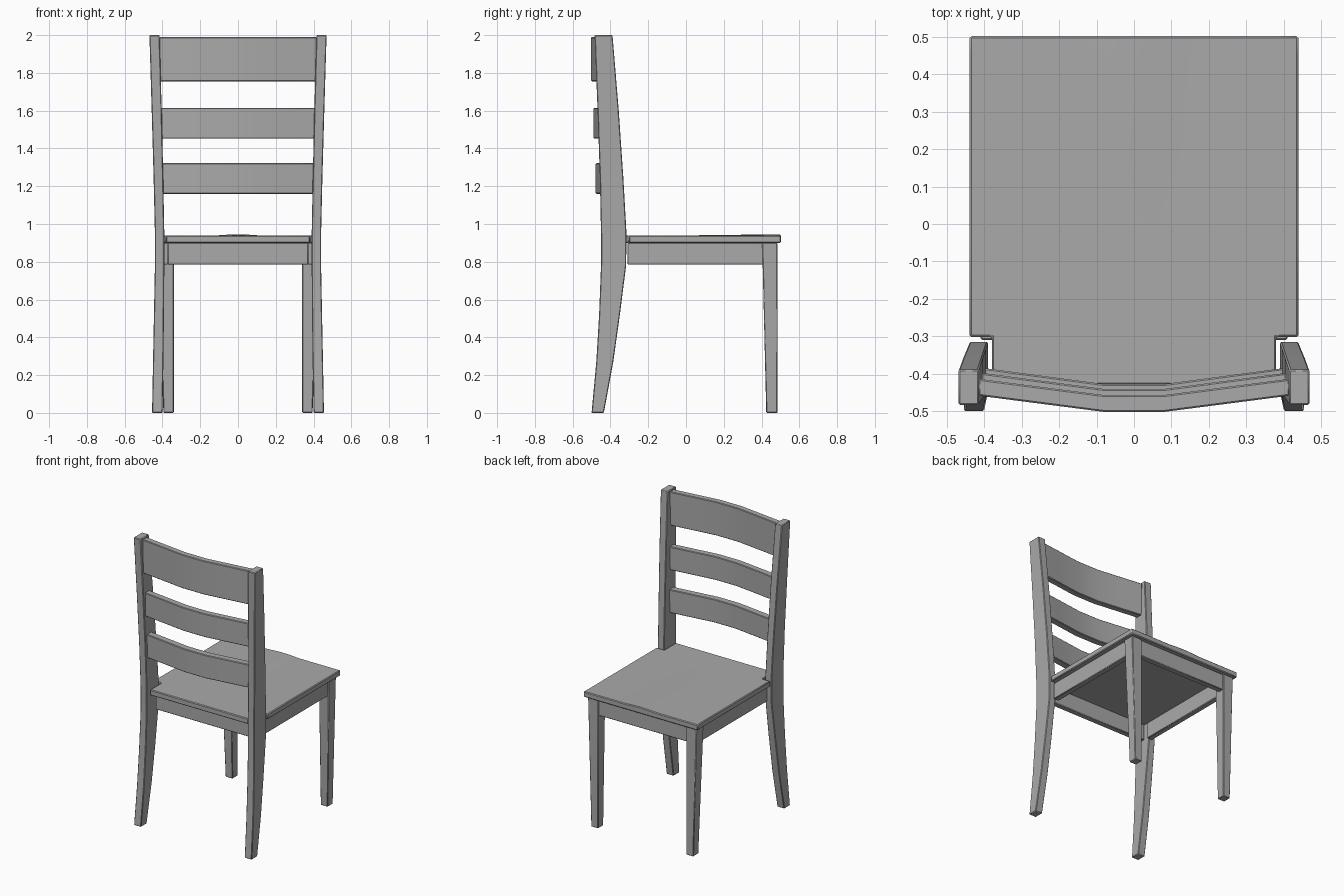
import bpy, bmesh, math

cube = bpy.data.objects.get("Cube")
if cube:
    bpy.data.objects.remove(cube, do_unlink=True)

grey = bpy.data.materials.new("plain grey")
grey.use_nodes = True
colour = (0.4, 0.4, 0.4, 1)
grey.diffuse_color = colour
grey.node_tree.nodes["Principled BSDF"].inputs["Base Color"].default_value = colour


def finish(name, bm, bevel=0.004):
    """Turn a bmesh into a softly bevelled object."""
    bmesh.ops.recalc_face_normals(bm, faces=bm.faces)
    mesh = bpy.data.meshes.new(name)
    bm.to_mesh(mesh)
    bm.free()
    mesh.materials.append(grey)
    obj = bpy.data.objects.new(name, mesh)
    bpy.context.collection.objects.link(obj)
    mod = obj.modifiers.new("Bevel", "BEVEL")
    mod.width = bevel
    mod.segments = 1
    mod.limit_method = "ANGLE"
    mod.angle_limit = math.radians(40)
    bpy.ops.object.select_all(action="DESELECT")
    bpy.context.view_layer.objects.active = obj
    obj.select_set(True)
    bpy.ops.object.shade_smooth_by_angle(angle=math.radians(30))
    return obj


def loft(name, rings):
    """Skin a list of four-cornered sections and cap both ends."""
    bm = bmesh.new()
    loops = [[bm.verts.new(p) for p in ring] for ring in rings]
    for a, b in zip(loops, loops[1:]):
        for i in range(4):
            j = (i + 1) % 4
            bm.faces.new((a[i], a[j], b[j], b[i]))
    bm.faces.new(loops[0])
    bm.faces.new(loops[-1])
    return finish(name, bm)


def section(x0, x1, y0, y1, z):
    return [(x0, y0, z), (x1, y0, z), (x1, y1, z), (x0, y1, z)]


def box(name, x0, x1, y0, y1, z0, z1):
    return loft(name, [section(x0, x1, y0, y1, z) for z in (z0, z1)])


# Rear posts: z, inner x, outer x, rear y, front y
post = [
    (0, .40, .455, -.50, -.435),
    (.27, .395, .45, -.475, -.385),
    (.52, .392, .445, -.46, -.35),
    (.78, .39, .44, -.45, -.317),
    (.95, .39, .44, -.45, -.315),
    (1.25, .396, .447, -.456, -.332),
    (1.6, .404, .457, -.468, -.356),
    (2, .415, .469, -.484, -.389),
]
# Front legs taper towards the floor
leg = [(0, .34, .395, .425, .484), (.90, .34, .42, .403, .484)]

for side, s in (("left", 1), ("right", -1)):
    for part, rows in (("rear_post", post), ("front_leg", leg)):
        loft(f"{side}_{part}", [section(s * a, s * b, c, d, z) for z, a, b, c, d in rows])
    x0, x1 = sorted((s * .37, s * .41))
    box(f"{side}_apron", x0, x1, -.31, .41, .785, .90)

# Front and rear aprons under the seat
box("front_apron", -.35, .35, .435, .475, .785, .90)
box("rear_apron", -.372, .372, -.38, -.34, .785, .90)


# Seat: notched board with a faint ridge at the front centre
def seat_top(x, y):
    rise = max(0, min(1, (y + .05) / .5))
    return .939 + .006 * rise * max(0, math.cos(min(abs(x) / .12, 1) * math.pi / 2))


xs = [-.44, -.38, -.2, -.12, -.06, 0, .06, .12, .2, .38, .44]
ys = [-.43, -.302, -.05, .2, .45, .502]
bm = bmesh.new()
grid = {(i, j): bm.verts.new((x, y, .90)) for i, x in enumerate(xs) for j, y in enumerate(ys)}
for i in range(len(xs) - 1):
    for j in range(len(ys) - 1):
        if j == 0 and i in (0, len(xs) - 2):
            continue
        bm.faces.new([grid[k] for k in ((i, j), (i + 1, j), (i + 1, j + 1), (i, j + 1))])
bmesh.ops.delete(bm, geom=[v for v in bm.verts if not v.link_faces], context="VERTS")
top = bmesh.ops.extrude_face_region(bm, geom=bm.faces[:])["geom"]
for v in top:
    if isinstance(v, bmesh.types.BMVert):
        v.co.z = seat_top(v.co.x, v.co.y)
finish("seat", bm, .005)


# Back slats bowed to the rear
def slat(name, half, front, rear, z0, z1):
    rings = []
    for t in (-1, -.65, -.2, .2, .65, 1):
        bow = .043 * max(0, abs(t) - .2) / .8
        x, a, b = t * half, rear + bow, front + bow
        rings.append([(x, a, z0), (x, b, z0), (x, b, z1), (x, a, z1)])
    loft(name, rings)


slat("top_slat", .416, -.457, -.502, 1.755, 1.99)
slat("middle_slat", .408, -.441, -.489, 1.452, 1.615)
slat("lower_slat", .402, -.428, -.478, 1.16, 1.322)
